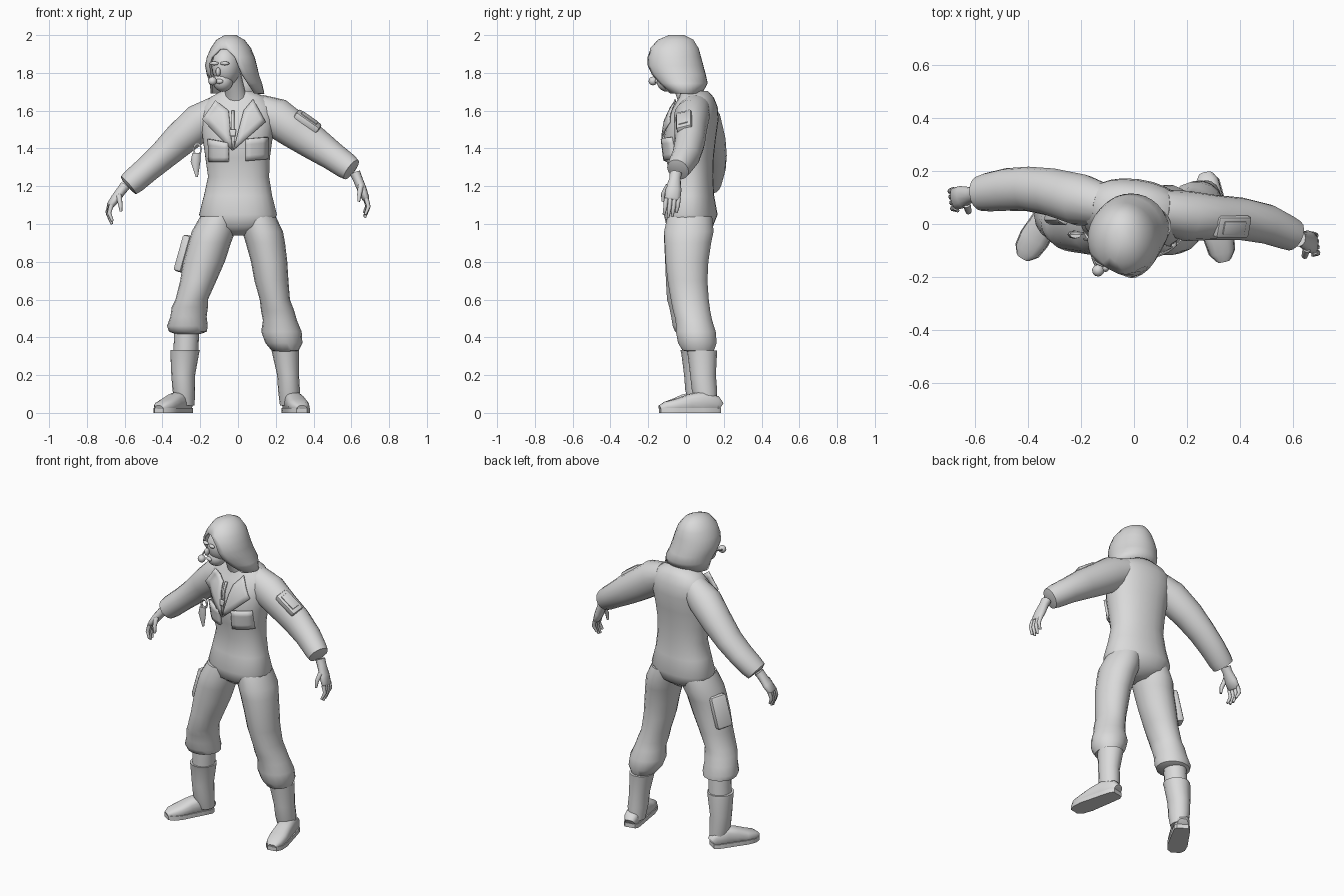
import bpy, bmesh, math
from mathutils import Vector, Matrix
from mathutils.bvhtree import BVHTree

if "Cube" in bpy.data.objects:
    bpy.data.objects.remove(bpy.data.objects["Cube"])

grey = bpy.data.materials.new("plain grey")
grey.diffuse_color = (0.7, 0.7, 0.7, 1)
grey.use_nodes = True
grey.node_tree.nodes["Principled BSDF"].inputs["Base Color"].default_value = grey.diffuse_color
X, Y, Z = Vector((1, 0, 0)), Vector((0, 1, 0)), Vector((0, 0, 1))


def finish(name, bm, angle=50):
    bmesh.ops.recalc_face_normals(bm, faces=bm.faces)
    me = bpy.data.meshes.new(name)
    bm.to_mesh(me)
    bm.free()
    me.materials.append(grey)
    ob = bpy.data.objects.new(name, me)
    bpy.context.collection.objects.link(ob)
    bpy.ops.object.select_all(action='DESELECT')
    ob.select_set(True)
    bpy.context.view_layer.objects.active = ob
    bpy.ops.object.shade_smooth_by_angle(angle=math.radians(angle))
    return ob


def loft(name, rings, n=16, power=2.0, path=False, ref=Y, yaw=0.0, floor=None):
    """Skin elliptical rings (x, y, z, half width, half depth)."""
    bm = bmesh.new()
    rows = []
    for i, (x, y, z, a, b) in enumerate(rings):
        t = Z
        if path:
            p, q = rings[max(i - 1, 0)], rings[min(i + 1, len(rings) - 1)]
            t = (Vector(q[:3]) - Vector(p[:3])).normalized()
        v = Matrix.Rotation(yaw, 3, 'Z') @ ref
        v = (v - t * v.dot(t)).normalized()
        u = v.cross(t)
        row = []
        for k in range(n):
            c, s = math.cos(2 * math.pi * k / n), math.sin(2 * math.pi * k / n)
            c = math.copysign(abs(c) ** (2 / power), c)
            s = math.copysign(abs(s) ** (2 / power), s)
            co = Vector((x, y, z)) + u * a * c + v * b * s
            if floor is not None:
                co.z = max(co.z, floor)
            row.append(bm.verts.new(co))
        rows.append(row)
    for r0, r1 in zip(rows, rows[1:]):
        for k in range(n):
            bm.faces.new((r0[k], r0[(k + 1) % n], r1[(k + 1) % n], r1[k]))
    bm.faces.new(rows[0])
    bm.faces.new(rows[-1])
    return finish(name, bm)


def block(name, centre, long, normal, size, bevel=0.012):
    """Bevelled box: size is length, width, thickness."""
    l = Vector(long).normalized()
    nrm = Vector(normal)
    nrm = (nrm - l * nrm.dot(l)).normalized()
    m = Matrix((l, nrm.cross(l), nrm)).transposed().to_4x4()
    bm = bmesh.new()
    bmesh.ops.create_cube(bm, size=1, matrix=Matrix.Translation(centre) @ m @ Matrix.Diagonal((*size, 1)))
    bmesh.ops.bevel(bm, geom=bm.edges[:], offset=bevel, segments=2, affect='EDGES', profile=0.5)
    return finish(name, bm, 40)


def ball(name, centre, radii, yaw=0.0, seg=16):
    bm = bmesh.new()
    m = Matrix.Translation(centre) @ Matrix.Rotation(yaw, 4, 'Z') @ Matrix.Diagonal((*radii, 1))
    bmesh.ops.create_uvsphere(bm, u_segments=seg, v_segments=seg // 2 + 2, radius=1, matrix=m)
    return finish(name, bm)


def panel(name, outline, tree, lift, thick, limit=-0.03):
    """Cloth plate given as (x, z) outline, draped on the chest."""
    bm = bmesh.new()
    bm.faces.new([bm.verts.new((x, 0, z)) for x, z in outline])
    bmesh.ops.triangulate(bm, faces=bm.faces[:])
    bmesh.ops.subdivide_edges(bm, edges=bm.edges[:], cuts=3, use_grid_fill=True)
    for v in bm.verts:
        hit = tree.ray_cast(Vector((v.co.x, -1, v.co.z)), Y)[0]
        v.co.y = min(hit.y if hit else 0, limit) - lift
    ob = finish(name, bm)
    mod = ob.modifiers.new("thickness", 'SOLIDIFY')
    mod.thickness, mod.offset = thick, 0
    return ob


# Torso of the overall, turned slightly
torso = loft("torso", [
    (0, .02, .94, .05, .06), (0, .02, .985, .18, .12), (0, .025, 1.05, .208, .14),
    (0, .025, 1.15, .182, .122), (.003, .03, 1.25, .163, .112), (-.002, .02, 1.35, .172, .125),
    (-.002, .02, 1.45, .186, .136), (0, .035, 1.55, .2, .135), (0, .05, 1.62, .195, .115),
    (0, .055, 1.67, .15, .09), (-.005, .045, 1.705, .08, .07)], n=24, power=2.2, yaw=-.13)
tree = BVHTree.FromObject(torso, bpy.context.evaluated_depsgraph_get())

# Sleeves
loft("right_sleeve", [
    (-.11, .07, 1.60, .08, .08), (-.2, .09, 1.54, .1, .098), (-.31, .12, 1.445, .09, .09),
    (-.4, .132, 1.36, .077, .084), (-.48, .13, 1.29, .07, .08), (-.55, .12, 1.23, .068, .073),
    (-.58, .115, 1.205, .062, .066), (-.585, .115, 1.2, .035, .04)], path=True)
loft("left_sleeve", [
    (.1, .05, 1.61, .08, .08), (.2, .03, 1.565, .105, .095), (.3, .025, 1.495, .097, .085),
    (.4, .02, 1.43, .09, .08), (.5, 0, 1.36, .076, .075), (.57, -.03, 1.31, .07, .066),
    (.6, -.043, 1.288, .063, .06), (.605, -.045, 1.284, .035, .035)], path=True)

# Trouser legs with baggy gathered bottoms
loft("right_trouser", [
    (-.1, .02, 1.04, .1, .12), (-.13, .012, .96, .115, .13), (-.15, .003, .9, .113, .12),
    (-.18, 0, .8, .11, .112), (-.21, -.002, .7, .096, .106), (-.245, 0, .6, .086, .102),
    (-.255, .01, .56, .096, .1), (-.262, .02, .51, .096, .1), (-.268, .03, .46, .108, .102),
    (-.265, .037, .43, .1, .096), (-.265, .04, .418, .066, .066)], n=18)
loft("left_trouser", [
    (.1, .02, 1.04, .1, .12), (.13, .015, .96, .108, .133), (.145, .01, .9, .104, .125),
    (.165, .005, .8, .096, .115), (.177, .008, .7, .09, .107), (.195, .02, .6, .08, .102),
    (.21, .03, .54, .088, .1), (.222, .042, .49, .09, .098), (.23, .052, .43, .107, .107),
    (.243, .06, .37, .098, .104), (.25, .065, .33, .072, .084), (.25, .07, .325, .05, .06)], n=18)
loft("right_sock", [(-.27, .045, .46, .066, .068), (-.277, .05, .31, .066, .07)])

# Boots: shaft, foot and sole
def boot(side, shaft, heel, toe):
    loft(side + "_boot_shaft", shaft)
    h, t = Vector(heel), Vector(toe)
    d = (t - h).normalized()
    w = Vector((-d.y, d.x))
    prof = [(0, .03, .06), (.06, .044, .09), (.3, .049, .115), (.5, .052, .1),
            (.72, .056, .075), (.9, .048, .06), (1, .025, .04)]
    loft(side + "_foot", [(*(h.lerp(t, s)), hh / 2, a, hh / 2) for s, a, hh in prof],
         path=True, ref=Z, power=2.7, floor=.012)
    bm = bmesh.new()
    edge = [h.lerp(t, s) + w * (a + .003) for s, a, hh in prof]
    edge += [h.lerp(t, s) - w * (a + .003) for s, a, hh in reversed(prof)]
    face = bm.faces.new([bm.verts.new((p.x, p.y, 0)) for p in edge])
    up = bmesh.ops.extrude_face_region(bm, geom=[face])["geom"]
    bmesh.ops.translate(bm, vec=Z * .026, verts=[g for g in up if isinstance(g, bmesh.types.BMVert)])
    finish(side + "_sole", bm, 40)

boot("right", [(-.28, .05, .332, .06, .06), (-.28, .05, .332, .078, .08), (-.282, .053, .315, .076, .078),
               (-.29, .06, .2, .063, .07), (-.287, .064, .12, .06, .068), (-.28, .075, .04, .05, .055)],
     (-.268, .12), (-.418, -.125))
boot("left", [(.25, .085, .33, .05, .06), (.25, .085, .33, .073, .08), (.252, .086, .315, .071, .078),
              (.265, .09, .2, .058, .068), (.27, .098, .12, .058, .067), (.272, .11, .04, .05, .055)],
     (.272, .178), (.338, -.138))

# Hands: palm, four curled fingers, thumb
def hand(side, s, wrist, knuckle, yaw):
    w, k = Vector(wrist), Vector(knuckle)
    f = Matrix.Rotation(yaw, 3, 'Z') @ Y
    mid = w.lerp(k, .55)
    loft(side + "_palm", [(*(w - (k - w) * .3), .028, .032), (*w, .026, .03), (*mid, .025, .042),
                          (*k, .02, .042), (*(k + (k - w) * .08), .012, .034)], n=12, path=True, ref=f)
    for i, length in enumerate((.085, .1, .095, .075)):
        a = k + f * (i - 1.5) * .022
        b = a + Vector((s * .012, -.004, -length * .5))
        c = a + Vector((-s * .006, -.012, -length))
        loft(f"{side}_finger_{i + 1}", [(*a, .013, .012), (*b, .011, .011), (*c, .007, .007)], n=8, path=True, ref=f)
    a = w.lerp(k, .35) - f * .03
    loft(side + "_thumb", [(*a, .016, .016), (*(a + Vector((-s * .008, -.028, -.045))), .012, .012),
                           (*(a + Vector((-s * .012, -.03, -.085))), .007, .007)], n=8, path=True, ref=X)

hand("right", -1, (-.615, .11, 1.18), (-.675, .095, 1.1), .15)
hand("left", 1, (.633, -.058, 1.24), (.676, -.072, 1.135), .1)

# Neck, head and face, looking toward the right shoulder
turn = -.4
loft("neck", [(0, .03, 1.62, .07, .065), (-.015, -.005, 1.7, .055, .055), (-.04, -.05, 1.8, .055, .06)], n=14)
ball("head", (-.062, -.075, 1.835), (.076, .092, .105), turn)
ball("jaw", (-.08, -.098, 1.755), (.053, .058, .055), turn)
ball("nose", (-.105, -.165, 1.805), (.013, .017, .024), turn, 10)
ball("lips", (-.1, -.15, 1.755), (.024, .012, .013), turn, 10)
for side, x, y in (("right", -.126, -.146), ("left", -.07, -.166)):
    ball(side + "_brow", (x, y, 1.85), (.026, .013, .01), turn, 10)

# Hood: open rings whose gap widens downward
bm = bmesh.new()
rows = []
for x0, x1, y0, y1, z, gap in (
        (-.07, -.01, -.09, -.01, 2.0, 0.5), (-.115, .035, -.15, .04, 1.975, 4), (-.145, .07, -.19, .068, 1.93, 10),
        (-.165, .088, -.205, .08, 1.885, 33), (-.175, .1, -.21, .092, 1.84, 40), (-.165, .112, -.19, .105, 1.79, 44),
        (-.15, .128, -.155, .115, 1.745, 50), (-.145, .14, -.105, .085, 1.69, 62)):
    row = []
    for i in range(23):
        a = math.radians(gap + (360 - 2 * gap) * i / 22) + math.radians(-90) + turn
        row.append(bm.verts.new(((x0 + x1) / 2 + (x1 - x0) / 2 * math.cos(a),
                                 (y0 + y1) / 2 + (y1 - y0) / 2 * math.sin(a), z)))
    rows.append(row)
bm.faces.new(rows[0])
for r0, r1 in zip(rows, rows[1:]):
    for i in range(22):
        bm.faces.new((r0[i], r1[i], r1[i + 1], r0[i + 1]))
for i in range(3):
    bm.faces.new((rows[i][22], rows[i + 1][22], rows[i + 1][0], rows[i][0])) if i < 2 else None
hood = finish("hood", bm, 60)
mod = hood.modifiers.new("cloth", 'SOLIDIFY')
mod.thickness, mod.offset = .012, -1

# Microphone on a boom
ball("microphone", (-.135, -.175, 1.757), (.023, .023, .023), 0, 12)
loft("microphone_boom", [(-.155, -.08, 1.79, .005, .005), (-.155, -.13, 1.77, .005, .005),
                         (-.138, -.17, 1.757, .005, .005)], n=6, path=True, ref=Z)

# Collar lapels, chest pockets and zip
panel("right_lapel", [(-.12, 1.655), (-.19, 1.555), (-.03, 1.39), (-.05, 1.6)], tree, .012, .008, -.045)
panel("left_lapel", [(.08, 1.66), (.145, 1.54), (-.025, 1.39), (.03, 1.6)], tree, .012, .008, -.045)
panel("right_chest_pocket", [(-.155, 1.45), (-.05, 1.43), (-.05, 1.33), (-.15, 1.33)], tree, .007, .02)
panel("left_chest_pocket", [(.04, 1.45), (.155, 1.46), (.155, 1.345), (.04, 1.335)], tree, .007, .02)
panel("zip", [(-.035, 1.6), (-.02, 1.6), (-.018, 1.4), (-.032, 1.4)], tree, .006, .008)
panel("zip_pull", [(-.045, 1.5), (-.01, 1.5), (-.015, 1.465), (-.04, 1.465)], tree, .014, .008)

# Sleeve pocket with flap, and thigh pocket
arm_n = Vector((.5, -.3, .8))
block("sleeve_pocket", (.367, -.008, 1.542), (.82, 0, -.57), arm_n, (.15, .085, .045))
block("sleeve_pocket_flap", Vector((.367, -.008, 1.542)) + arm_n * .024, (.82, 0, -.57), arm_n, (.1, .05, .008), .003)
block("thigh_pocket", (-.277, .045, .84), (.28, 0, 1), (-.85, .5, .2), (.2, .1, .05), .016)

# Small tool hanging from the chest
bm = bmesh.new()
for k in range(10):
    a, b = [2 * math.pi * (k + j) / 10 for j in (0, 1)]
    quad = [(-.215 + r * math.cos(t), -.04, 1.395 + 1.5 * r * math.sin(t)) for t, r in ((a, .016), (b, .016), (b, .024), (a, .024))]
    bm.faces.new([bm.verts.new(c) for c in quad])
bmesh.ops.remove_doubles(bm, verts=bm.verts[:], dist=.0001)
ring = finish("tool_ring", bm)
ring.modifiers.new("thickness", 'SOLIDIFY').thickness = .01
loft("tool_body", [(-.22, -.04, 1.375, .022, .014), (-.225, -.04, 1.33, .026, .016),
                   (-.218, -.04, 1.25, .006, .006)], n=8)
